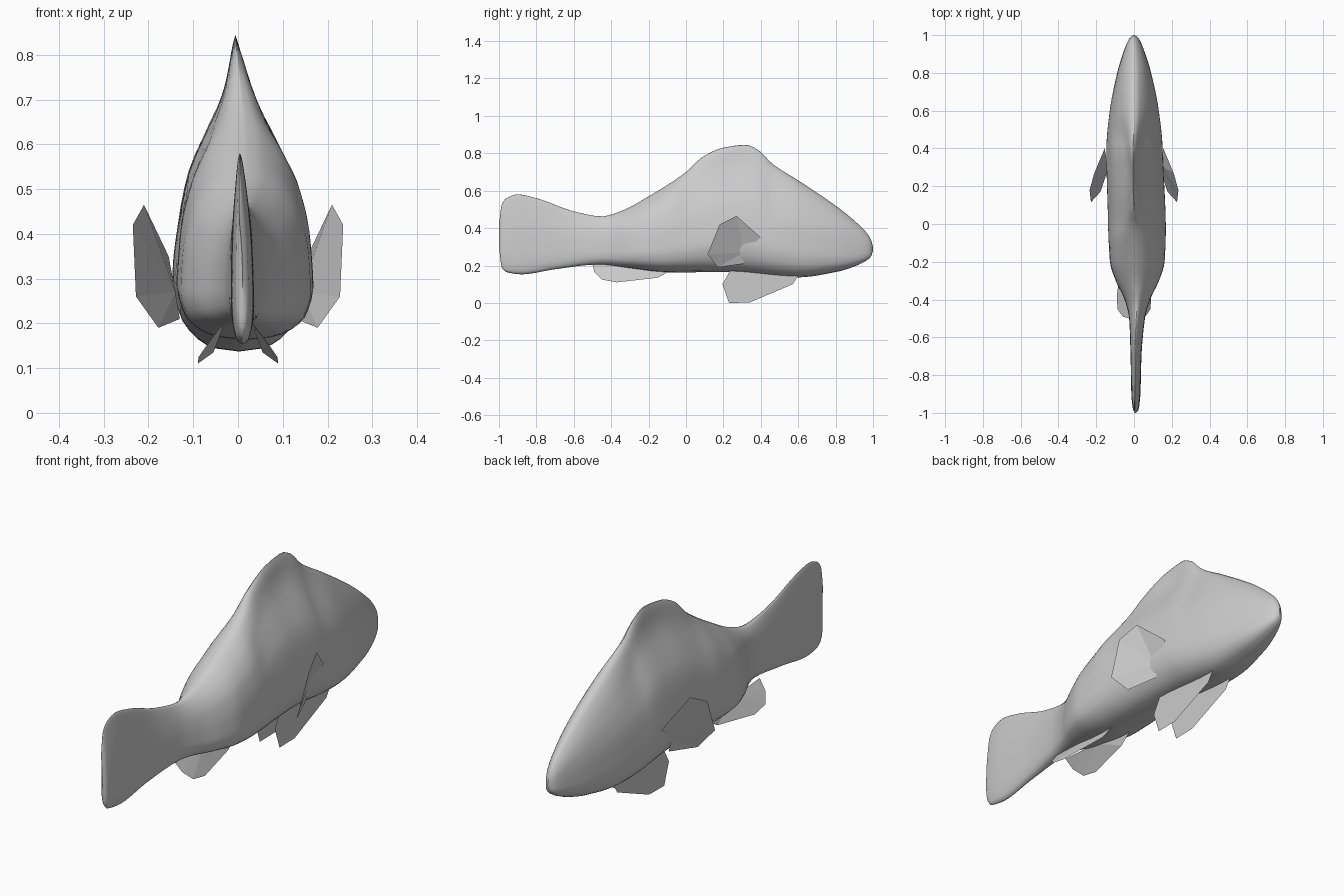
import bpy
import math

cube = bpy.data.objects.get("Cube")
if cube:
    bpy.data.objects.remove(cube, do_unlink=True)

grey = bpy.data.materials.new("plain grey")
grey.use_nodes = True
grey.diffuse_color = (0.6, 0.6, 0.6, 1)
grey.node_tree.nodes["Principled BSDF"].inputs["Base Color"].default_value = (0.6, 0.6, 0.6, 1)


def curve_value(keys, x):
    """Smooth monotone interpolation through (position, value) keys."""
    if x <= keys[0][0]:
        return keys[0][1]
    if x >= keys[-1][0]:
        return keys[-1][1]

    def slope(i):
        return (keys[i + 1][1] - keys[i][1]) / (keys[i + 1][0] - keys[i][0])

    def tangent(i):
        if i == 0:
            return slope(0)
        if i == len(keys) - 1:
            return slope(i - 1)
        a, b = slope(i - 1), slope(i)
        return 2 * a * b / (a + b) if a * b > 0 else 0.0

    i = max(k for k in range(len(keys) - 1) if keys[k][0] <= x)
    (x0, v0), (x1, v1) = keys[i], keys[i + 1]
    h = x1 - x0
    t = (x - x0) / h
    return (v0 * (1 + 2 * t) * (1 - t) ** 2 + v1 * t * t * (3 - 2 * t)
            + h * tangent(i) * t * (1 - t) ** 2 - h * tangent(i + 1) * t * t * (1 - t))


def add_object(name, verts, faces):
    mesh = bpy.data.meshes.new(name)
    mesh.from_pydata(verts, [], faces)
    mesh.materials.append(grey)
    obj = bpy.data.objects.new(name, mesh)
    bpy.context.collection.objects.link(obj)
    return obj


# Body outlines along the length: back, belly, half width, sideways bend
back = [(-1, .42), (-.985, .525), (-.96, .56), (-.9, .58), (-.8, .56), (-.6, .49),
        (-.45, .463), (-.35, .49), (-.2, .57), (0, .70), (.08, .775), (.2, .83),
        (.32, .845), (.39, .815), (.46, .745), (.6, .655), (.8, .52), (.9, .44),
        (.97, .37), (.99, .335), (1, .3)]
belly = [(-1, .3), (-.985, .19), (-.96, .165), (-.88, .153), (-.7, .18), (-.47, .205),
         (-.3, .185), (-.1, .163), (.2, .165), (.6, .137), (.8, .165), (.9, .195),
         (.97, .23), (.99, .25), (1, .28)]
half_width = [(-1, 0), (-.985, .014), (-.9, .024), (-.7, .029), (-.5, .042), (-.4, .068),
              (-.3, .115), (-.2, .145), (0, .153), (.4, .149), (.6, .13), (.8, .09),
              (.9, .06), (.97, .032), (.99, .018), (1, 0)]
bend = [(-1, .01), (-.7, .011), (-.4, .018), (0, .016), (.4, .003), (1, 0)]
ridge = [(-1, .4), (-.6, .3), (-.35, .05), (-.1, .1), (.1, .75), (.3, 1),
         (.42, .8), (.6, .35), (1, 0)]

# Cross-section widths from belly to back: plump flanks, and a pinched dorsal ridge
plump = [(0, 0), (.015, .42), (.05, .68), (.12, .9), (.25, 1), (.45, .98), (.7, .86),
         (.85, .64), (.94, .38), (.985, .18), (1, 0)]
pinched = [(0, 0), (.015, .42), (.05, .68), (.12, .9), (.22, 1), (.4, .9), (.55, .75),
           (.7, .44), (.8, .22), (.88, .11), (.96, .05), (1, 0)]

rows, levels = 110, 28
verts, faces = [], []
for r in range(rows + 1):
    y = -math.cos(math.pi * r / rows)
    top, low = curve_value(back, y), curve_value(belly, y)
    wide, mid, pinch = (curve_value(k, y) for k in (half_width, bend, ridge))
    steps = list(range(levels + 1))
    for side, order in ((1, steps), (-1, steps[-2:0:-1])):
        for k in order:
            t = (1 - math.cos(math.pi * k / levels)) / 2
            w = (1 - pinch) * curve_value(plump, t) + pinch * curve_value(pinched, t)
            x = mid + side * wide * w - (mid + .006) * pinch * t * t
            verts.append((x, y, low + (top - low) * t))
ring = 2 * levels
for r in range(rows):
    for k in range(ring):
        a, b = r * ring + k, r * ring + (k + 1) % ring
        faces.append((a, a + ring, b + ring, b))
faces.append(tuple(range(ring)))
faces.append(tuple(reversed(range(rows * ring, (rows + 1) * ring))))

body = add_object("body", verts, faces)
bpy.context.view_layer.objects.active = body
body.select_set(True)
bpy.ops.object.shade_smooth()
body.select_set(False)

# Paired flat fins: outlines fanned from the first point, which sits at the root
fins = {
    "pectoral_fin": [(.14, .31, .27), (.155, .4, .35), (.21, .27, .465), (.235, .18, .42),
                     (.228, .115, .26), (.178, .17, .19), (.13, .31, .21)],
    "pelvic_fin": [(.05, .4, .17), (.05, .61, .16), (.05, .57, .1), (.05, .34, .002),
                   (.05, .23, 0), (.05, .195, .1), (.05, .24, .18)],
    "anal_fin": [(.03, -.3, .2), (.045, -.08, .175), (.055, -.15, .135), (.09, -.37, .11),
                 (.088, -.45, .125), (.06, -.49, .165), (.025, -.5, .21)],
}
for name, outline in fins.items():
    for side, label in ((1, "left"), (-1, "right")):
        points = [(side * x, y, z) for x, y, z in outline]
        fan = [(0, i, i + 1)[::side] for i in range(1, len(points) - 1)]
        add_object(label + "_" + name, points, fan)
